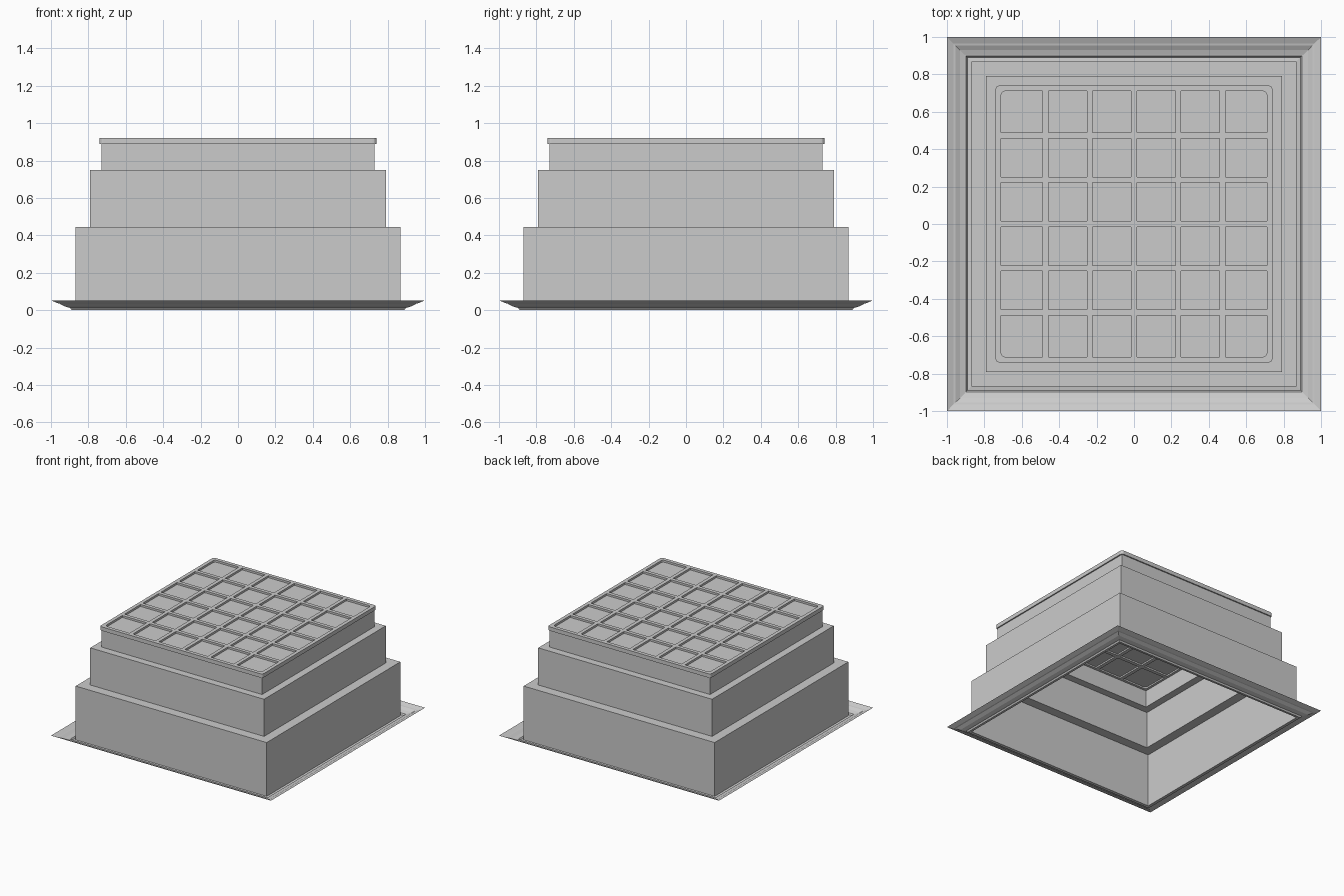
import bpy, bmesh, math

if "Cube" in bpy.data.objects:
    bpy.data.objects.remove(bpy.data.objects["Cube"])


def square_loop(half, radius, segments=4):
    """Points around a square, optionally with rounded corners."""
    pts = []
    for q in range(4):
        a0 = q * math.pi / 2
        sx, sy = [(1, 1), (-1, 1), (-1, -1), (1, -1)][q]
        if radius <= 0:
            pts.append((sx * half, sy * half))
            continue
        for i in range(segments + 1):
            a = a0 + i * math.pi / 2 / segments
            pts.append((sx * (half - radius) + radius * math.cos(a),
                        sy * (half - radius) + radius * math.sin(a)))
    return pts


def square_sweep(name, profile, radius=0.0, closed=False):
    """Sweep a (half width, height) profile around a square."""
    bm = bmesh.new()
    rings = [[bm.verts.new((x, y, z)) for x, y in square_loop(h, radius)]
             for h, z in profile]
    pairs = list(zip(rings, rings[1:]))
    if closed:
        pairs.append((rings[-1], rings[0]))
    for a, b in pairs:
        n = len(a)
        for i in range(n):
            j = (i + 1) % n
            bm.faces.new((a[i], a[j], b[j], b[i]))
    bmesh.ops.recalc_face_normals(bm, faces=bm.faces)
    return finish(name, bm)


def finish(name, bm):
    mesh = bpy.data.meshes.new(name)
    bm.to_mesh(mesh)
    bm.free()
    obj = bpy.data.objects.new(name, mesh)
    bpy.context.collection.objects.link(obj)
    return obj


def box(name, size, loc):
    bm = bmesh.new()
    bmesh.ops.create_cube(bm, size=1)
    bmesh.ops.scale(bm, vec=size, verts=bm.verts)
    bmesh.ops.translate(bm, vec=loc, verts=bm.verts)
    return finish(name, bm)


# Flared ceiling trim around the opening
square_sweep("trim_moulding", [
    (0.868, 0.012), (0.868, 0.003), (0.89, 0.0), (0.897, 0.012), (0.905, 0.014),
    (0.93, 0.022), (0.955, 0.036), (0.965, 0.038), (1.0, 0.053)])

# Three stepped tiers, hollow and open below
square_sweep("stepped_well", [
    (0.868, 0.005), (0.868, 0.445), (0.79, 0.445),
    (0.79, 0.75), (0.73, 0.75), (0.73, 0.895)])

# Rounded frame on top
FRAME, INNER, Z0, Z1 = 0.74, 0.71, 0.89, 0.922
square_sweep("skylight_frame",
             [(FRAME, Z0), (FRAME, Z1), (INNER, Z1), (INNER, Z0)],
             radius=0.02, closed=True)

# Glazing panel sunk between the bars
box("glazing_panel", (2 * INNER + 0.02, 2 * INNER + 0.02, 0.004), (0, 0, 0.904))

# Crossing glazing bars
CELLS = 6
mid, tall = (Z0 + Z1) / 2, Z1 - Z0
for i in range(1, CELLS):
    p = -INNER + 2 * INNER * i / CELLS
    box(f"bar_lengthwise_{i}", (0.03, 2 * INNER, tall), (p, 0, mid))
    box(f"bar_crosswise_{i}", (2 * INNER, 0.03, tall), (0, p, mid))
